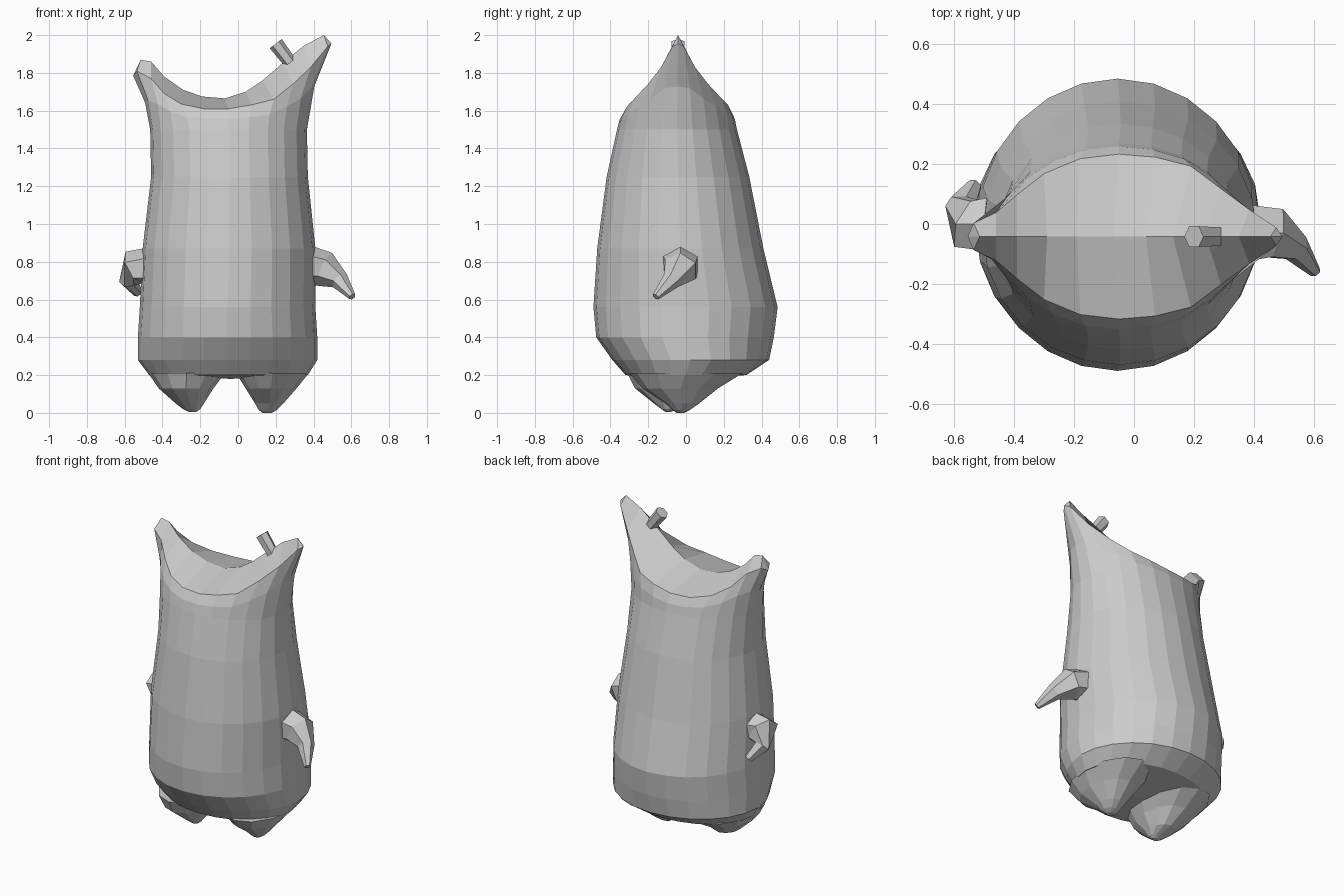
import bpy, bmesh, math
from mathutils import Vector

if "Cube" in bpy.data.objects:
    bpy.data.objects.remove(bpy.data.objects["Cube"])

N = 24


def finish(name, bm):
    bmesh.ops.recalc_face_normals(bm, faces=bm.faces)
    me = bpy.data.meshes.new(name)
    bm.to_mesh(me)
    bm.free()
    ob = bpy.data.objects.new(name, me)
    bpy.context.collection.objects.link(ob)
    return ob


def bridge(bm, a, b):
    n = len(a)
    for i in range(n):
        bm.faces.new((a[i], a[(i + 1) % n], b[(i + 1) % n], b[i]))


def oval(z, x0, x1, y0, y1, n=N):
    # ring starting at -x and running round the front
    cx, cy, a, b = (x0 + x1) / 2, (y0 + y1) / 2, (x1 - x0) / 2, (y1 - y0) / 2
    return [Vector((cx - a * math.cos(2 * math.pi * i / n),
                    cy - b * math.sin(2 * math.pi * i / n), z)) for i in range(n)]


def loft(name, rings):
    bm = bmesh.new()
    vs = [[bm.verts.new(p) for p in r] for r in rings]
    for a, b in zip(vs, vs[1:]):
        bridge(bm, a, b)
    bm.faces.new(vs[0])
    bm.faces.new(vs[-1])
    return finish(name, bm)


def tube(name, path, n=6):
    # path of (x, y, z, radius)
    pts = [Vector(p[:3]) for p in path]
    rings = []
    for i, p in enumerate(pts):
        d = (pts[min(i + 1, len(pts) - 1)] - pts[max(i - 1, 0)]).normalized()
        u = d.cross(Vector((0, 1, 0))).normalized()
        v = d.cross(u)
        r = path[i][3]
        rings.append([p + r * (u * math.cos(2 * math.pi * k / n) + v * math.sin(2 * math.pi * k / n))
                      for k in range(n)])
    return loft(name, rings)


# Body: oval rings z, x min, x max, y min, y max
sections = [
    (0.20, -0.47, 0.37, -0.32, 0.32),
    (0.28, -0.53, 0.42, -0.39, 0.44),
    (0.40, -0.53, 0.42, -0.475, 0.465),
    (0.56, -0.52, 0.41, -0.49, 0.485),
    (0.87, -0.505, 0.41, -0.47, 0.41),
    (1.25, -0.46, 0.37, -0.42, 0.335),
    (1.50, -0.465, 0.365, -0.365, 0.27),
]
rings = [oval(*s) for s in sections]

# Saddle rim and ridge: rim x, half depth, rim z, ridge x, ridge z
YC = -0.042
saddle = [
    (-0.535, 0.045, 1.81, -0.515, 1.87),
    (-0.46, 0.08, 1.77, -0.46, 1.86),
    (-0.39, 0.14, 1.69, -0.39, 1.78),
    (-0.30, 0.21, 1.635, -0.29, 1.71),
    (-0.18, 0.26, 1.61, -0.19, 1.675),
    (-0.05, 0.275, 1.61, -0.07, 1.665),
    (0.07, 0.265, 1.63, 0.04, 1.70),
    (0.19, 0.235, 1.66, 0.13, 1.76),
    (0.29, 0.16, 1.74, 0.24, 1.855),
    (0.385, 0.09, 1.83, 0.35, 1.945),
    (0.475, 0.03, 1.94, 0.455, 2.0),
]
front = [Vector((s[0], YC - s[1], s[2])) for s in saddle]
back = [Vector((s[0], YC + s[1], s[2])) for s in reversed(saddle)]
rim = [Vector((-0.555, YC, 1.785))] + front + [Vector((0.495, YC, 1.955))] + back
mid = []
for p, q in zip(rings[-1], rim):
    m = p.lerp(q, 0.3)
    m.z = (p.z + q.z) / 2
    mid.append(m)
rings += [mid, rim]

bm = bmesh.new()
vs = [[bm.verts.new(p) for p in r] for r in rings]
for a, b in zip(vs, vs[1:]):
    bridge(bm, a, b)
# Underside
c = bm.verts.new((-0.04, -0.02, 0.18))
for i in range(N):
    bm.faces.new((vs[0][i], vs[0][(i + 1) % N], c))
# Saddle top between the two ears
ridge = [bm.verts.new((s[3], YC, s[4])) for s in saddle]
top = vs[-1]
for side in (1, -1):
    col = [top[(side * j) % N] for j in range(13)]
    bm.faces.new((col[0], col[1], ridge[0]))
    bm.faces.new((col[11], col[12], ridge[10]))
    for j in range(1, 11):
        bm.faces.new((col[j], col[j + 1], ridge[j], ridge[j - 1]))
finish("body", bm)

# Feet
loft("foot_right", [oval(*s, n=12) for s in (
    (0.21, -0.01, 0.375, -0.30, 0.30),
    (0.13, 0.04, 0.31, -0.23, 0.17),
    (0.05, 0.09, 0.24, -0.11, 0.07),
    (0.015, 0.11, 0.205, -0.07, 0.02),
    (0.0, 0.13, 0.18, -0.05, -0.01))])
loft("foot_left", [oval(*s, n=12) for s in (
    (0.21, -0.475, -0.07, -0.31, 0.28),
    (0.13, -0.42, -0.13, -0.27, 0.14),
    (0.05, -0.33, -0.18, -0.17, 0.03),
    (0.02, -0.29, -0.20, -0.13, -0.05),
    (0.005, -0.26, -0.22, -0.11, -0.08))])

# Arms
tube("arm_right", [(0.36, -0.03, 0.78, 0.11), (0.46, -0.03, 0.76, 0.095),
                   (0.54, -0.08, 0.70, 0.05), (0.605, -0.16, 0.615, 0.02)])
tube("arm_left", [(-0.45, 0.0, 0.77, 0.11), (-0.55, 0.0, 0.77, 0.095),
                  (-0.58, 0.06, 0.70, 0.05), (-0.53, 0.13, 0.635, 0.025)])

# Small stub on the tall ear
tube("ear_stub", [(0.28, YC, 1.85, 0.035), (0.20, YC, 1.955, 0.04)])
